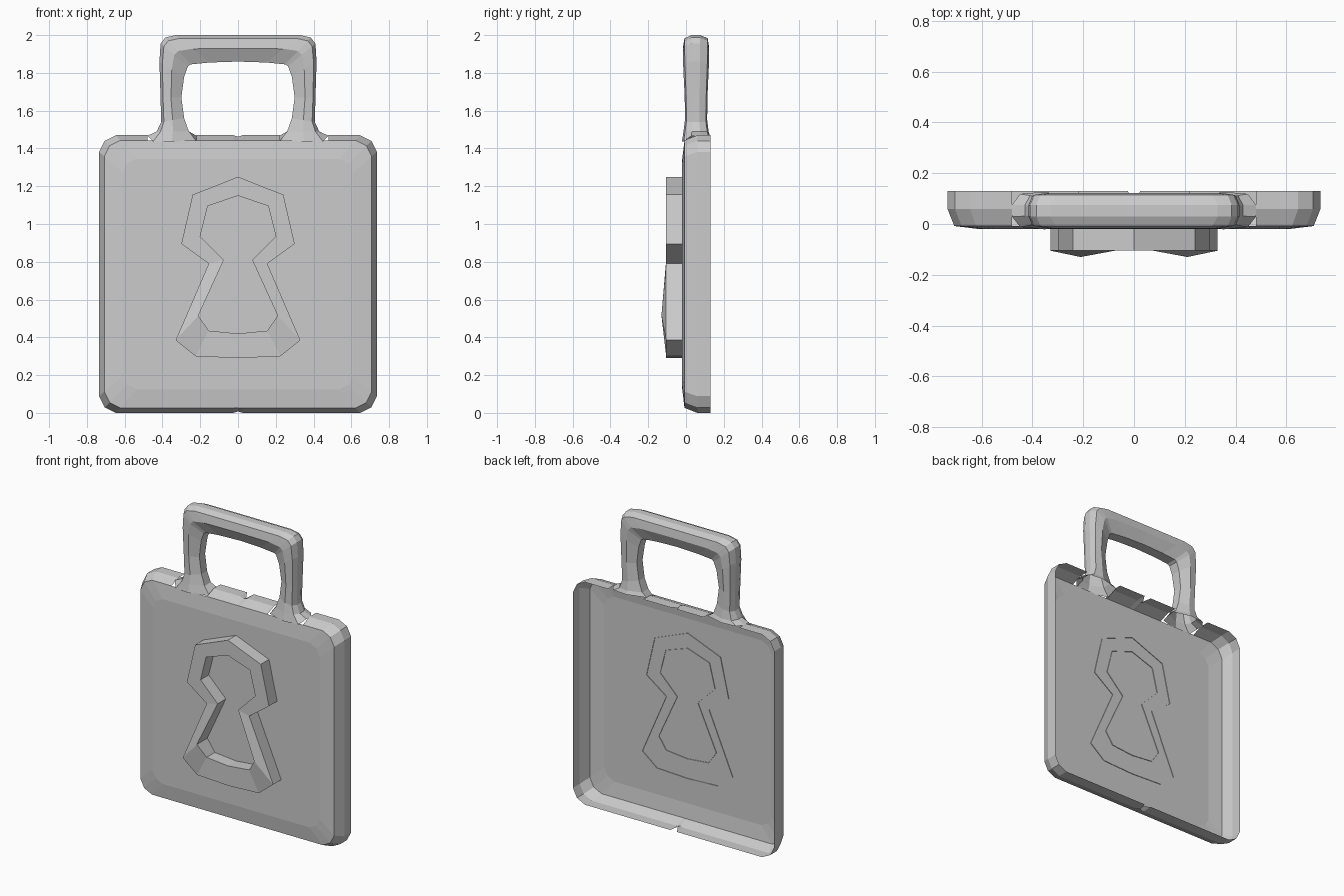
import bpy, bmesh

if "Cube" in bpy.data.objects:
    bpy.data.objects.remove(bpy.data.objects["Cube"])


def loft(name, rings, closed=True, skip=(), cap=False):
    """Skin a list of equal-length closed point rings."""
    bm = bmesh.new()
    vr = [[bm.verts.new(p) for p in r] for r in rings]
    n = len(rings[0])
    for k in range(len(vr) - 1):
        a, b = vr[k], vr[k + 1]
        for i in range(n):
            if (k, i) in skip:
                continue
            j = (i + 1) % n
            bm.faces.new((a[i], a[j], b[j], b[i]))
    if cap:
        bm.faces.new(vr[-1])
    bmesh.ops.recalc_face_normals(bm, faces=bm.faces)
    me = bpy.data.meshes.new(name)
    bm.to_mesh(me)
    bm.free()
    ob = bpy.data.objects.new(name, me)
    bpy.context.collection.objects.link(ob)
    return ob


def mirrored(half):
    """Close a right-hand half outline (starting and ending on x = 0)."""
    return half + [(-p[0], *p[1:]) for p in half[-2:0:-1]]


# Body: open-backed tray with rounded corners and a small split at the centre
MID = 0.735


def body_ring(h, y, split_y=None, dip=0.0):
    c, d = 0.88 * h, 0.96 * h
    half = [(0, h - dip), (.025, h), (.22, h), (.48, h), (c, h), (d, d), (h, c),
            (h, -c), (d, -d), (c, -h), (.025, -h), (0, -h + dip)]
    return [(x, split_y if x == 0 and split_y is not None else y, z + MID)
            for x, z in mirrored(half)]


# openings in the top rim where the handle legs join
leg_holes = {(k, i) for k in (0, 1) for i in (2, 19)}
loft("body", [body_ring(.735, .13, .085, .015), body_ring(.735, .06, None, .008),
              body_ring(.708, -.008), body_ring(.61, -.02)],
     skip=leg_holes, cap=True)

# Handle: eight-sided section swept from leg to leg
section = [(0, .03), (.12, -.008), (.5, -.017), (1, .02),
           (1, .09), (.5, .123), (.12, .115), (0, .075)]
# outer x, z, inner x, z, depth scale
stations = [(.48, 1.467, .22, 1.467, 1.06), (.43, 1.49, .26, 1.49, .95),
            (.407, 1.54, .285, 1.56, .84), (.41, 1.67, .30, 1.67, .86),
            (.416, 1.86, .285, 1.78, .96), (.41, 1.955, .265, 1.835, 1),
            (.385, 1.987, .25, 1.845, 1), (.33, 2.0, .15, 1.855, 1),
            (0, 2.0, 0, 1.86, 1)]
path = stations + [(-a, b, -c, d, s) for a, b, c, d, s in stations[-2::-1]]
handle_rings = []
for k, (ox, oz, ix, iz, s) in enumerate(path):
    ring = []
    for t, y in section:
        drop = .03 if k in (0, len(path) - 1) and y < .025 else 0
        ring.append((ox + (ix - ox) * t, .055 + (y - .055) * s,
                     oz + (iz - oz) * t - drop))
    handle_rings.append(ring)
loft("handle", handle_rings)

# Keyhole surround: raised frame with open centre
outer = mirrored([(0, 1.25), (.24, 1.155), (.30, .895), (.155, .79),
                  (.33, .385), (.225, .30), (0, .29)])
inner = mirrored([(0, 1.15), (.16, 1.095), (.20, .935), (.075, .81),
                  (.21, .515), (.155, .435), (0, .42)])
BACK, FRONT = -.016, -.105
loft("keyhole_frame", [
    [(x, BACK, z) for x, z in outer],
    [(x, FRONT, z) for x, z in outer],
    [(x, -.13 if z == .515 else FRONT, z) for x, z in inner],
    [(x, BACK, z) for x, z in inner]])
